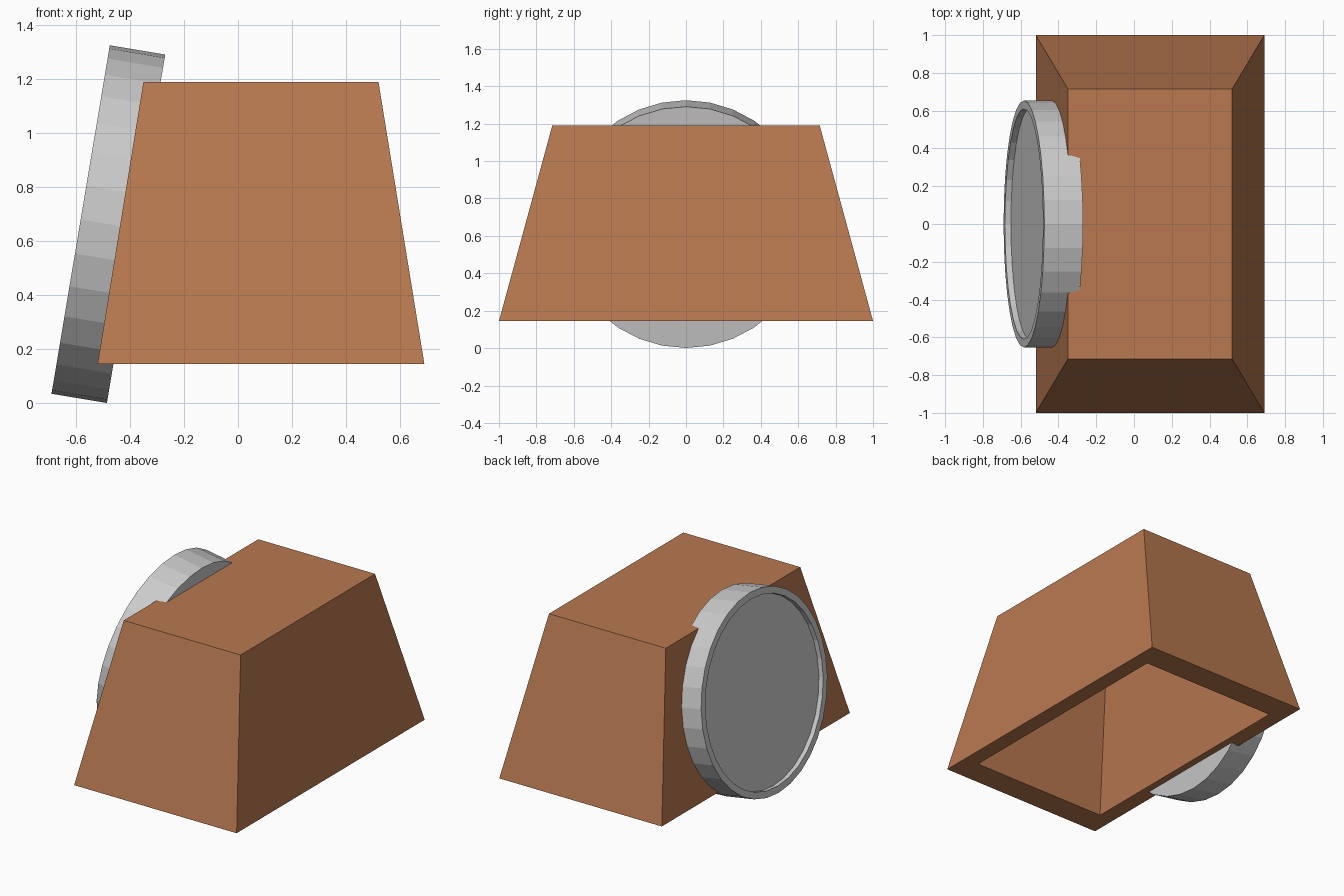
import bpy, bmesh, math
from mathutils import Matrix, Vector

if "Cube" in bpy.data.objects:
    bpy.data.objects.remove(bpy.data.objects["Cube"])


def loft(name, rings):
    """Bridge equal-sized vertex rings and cap both ends."""
    bm = bmesh.new()
    loops = [[bm.verts.new(p) for p in ring] for ring in rings]
    n = len(loops[0])
    for a, b in zip(loops, loops[1:]):
        for i in range(n):
            j = (i + 1) % n
            bm.faces.new((a[i], a[j], b[j], b[i]))
    bm.faces.new(loops[0])
    bm.faces.new(loops[-1])
    bmesh.ops.recalc_face_normals(bm, faces=bm.faces)
    mesh = bpy.data.meshes.new(name)
    bm.to_mesh(mesh)
    bm.free()
    obj = bpy.data.objects.new(name, mesh)
    bpy.context.collection.objects.link(obj)
    return obj


# Tapered body, hollow from below with walls that follow the outside
CX, Z0, Z1 = 0.085, 0.145, 1.19


def rect(z, scale=1.0):
    t = (z - Z0) / (Z1 - Z0)
    hx = (0.605 + (0.435 - 0.605) * t) * scale
    hy = (1.0 + (0.715 - 1.0) * t) * scale
    return [(CX + sx * hx, sy * hy, z)
            for sx, sy in ((-1, -1), (1, -1), (1, 1), (-1, 1))]


body = loft("tapered_body", [rect(Z1), rect(Z0), rect(Z0, 0.825), rect(1.09, 0.825)])
brown = bpy.data.materials.new("brown")
brown.diffuse_color = (0.48, 0.19, 0.08, 1)
brown.use_nodes = True
brown.node_tree.nodes["Principled BSDF"].inputs["Base Color"].default_value = brown.diffuse_color
body.data.materials.append(brown)


# Tilted round dish on the left wall, with a shallow recess on its outer face
def circle(r, z, n=32):
    return [(r * math.sin(2 * math.pi * i / n), r * math.cos(2 * math.pi * i / n), z)
            for i in range(n)]


R, H = 0.654, 0.104
dish = loft("round_dish", [circle(R, -H), circle(R, H),
                           circle(0.61, H), circle(0.61, H - 0.032)])
tilt = math.radians(9.5)
axis = Vector((-math.cos(tilt), 0, math.sin(tilt)))
up = Vector((math.sin(tilt), 0, math.cos(tilt)))
side = up.cross(axis)
frame = Matrix((side, up, axis)).transposed().to_4x4()
dish.matrix_world = Matrix.Translation((-0.48, 0, 0.663)) @ frame
